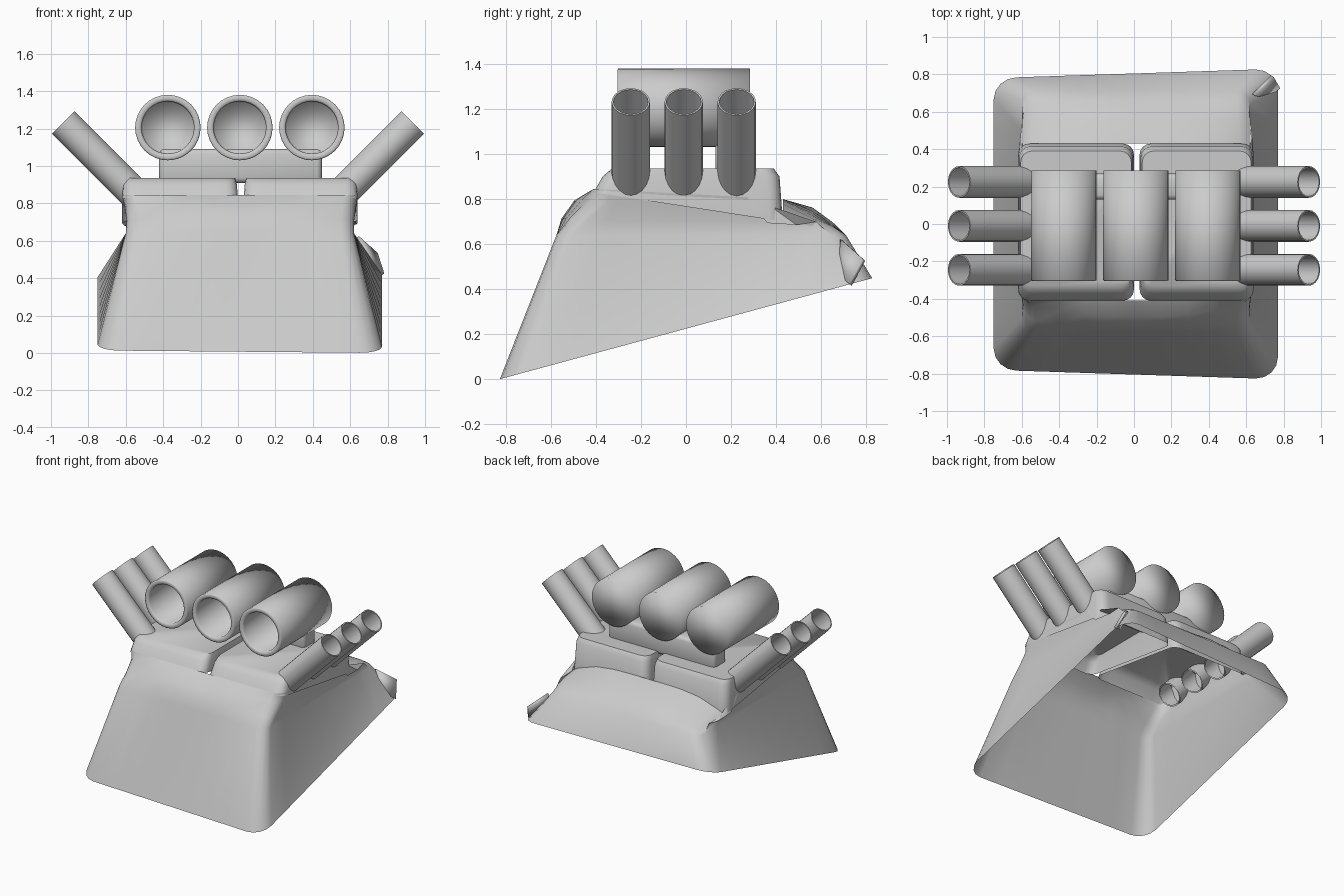
import bpy, bmesh, math
from mathutils import Vector, Matrix

if "Cube" in bpy.data.objects:
    bpy.data.objects.remove(bpy.data.objects["Cube"])


def finish(bm, name, angle=40):
    bmesh.ops.recalc_face_normals(bm, faces=bm.faces[:])
    me = bpy.data.meshes.new(name)
    bm.to_mesh(me)
    bm.free()
    ob = bpy.data.objects.new(name, me)
    bpy.context.collection.objects.link(ob)
    bpy.ops.object.select_all(action='DESELECT')
    bpy.context.view_layer.objects.active = ob
    ob.select_set(True)
    bpy.ops.object.shade_smooth_by_angle(angle=math.radians(angle))
    return ob


def rounded_ring(x0, x1, y0, y1, r, zf, zb, wobble=0, skew=0, bow=0, sag=0):
    """Rounded rectangle whose height runs from zf (front) to zb (back)."""
    pts = []
    corners = [(x1 - r, y0 + r, -90), (x1 - r, y1 - r, 0),
               (x0 + r, y1 - r, 90), (x0 + r, y0 + r, 180)]
    arcs = []
    for cx, cy, a0 in corners:
        arcs.append([Vector((cx + r * math.cos(math.radians(a0 + 22.5 * i)),
                             cy + r * math.sin(math.radians(a0 + 22.5 * i)), 0))
                     for i in range(5)])
    for i, arc in enumerate(arcs):
        pts += arc
        nxt = arcs[(i + 1) % 4][0]
        pts += [arc[-1].lerp(nxt, k / 8) for k in range(1, 8)]
    for p in pts:
        u = (2 * p.x - x0 - x1) / (x1 - x0)   # -1 left edge, 1 right edge
        back, front = p.y > y1 - r, p.y < y0 + r
        p.y *= 1 - skew * (1 - u) / 2
        p.z = zf + (zb - zf) * (p.y - y0) / (y1 - y0)
        p.z += wobble * (math.sin(9 * p.x + 4 * p.y) + 0.5 * math.sin(17 * p.x - 2))
        if front:                             # cloth bows forward mid-front
            p.y += bow * u ** 2
        if back:                              # and sags at the rear corners
            p.z -= sag * u ** 4
    return pts


def loft(bm, rings, cap=False):
    vs = [[bm.verts.new(p) for p in ring] for ring in rings]
    n = len(vs[0])
    for a, b in zip(vs, vs[1:]):
        for i in range(n):
            j = (i + 1) % n
            bm.faces.new((a[i], a[j], b[j], b[i]))
    if cap:
        bm.faces.new(vs[-1])


def tube(name, start, end, profile, sides, cap=(), angle=40):
    """Revolve (radius, distance) profile around the start-end axis."""
    start, end = Vector(start), Vector(end)
    rot = (end - start).to_track_quat('Z', 'Y').to_matrix().to_4x4()
    mat = Matrix.Translation(start) @ rot
    bm = bmesh.new()
    vs = [[bm.verts.new(mat @ Vector((r * math.cos(2 * math.pi * i / sides),
                                      r * math.sin(2 * math.pi * i / sides), d)))
           for i in range(sides)] for r, d in profile]
    for a, b in zip(vs, vs[1:]):
        for i in range(sides):
            j = (i + 1) % sides
            bm.faces.new((a[i], a[j], b[j], b[i]))
    for c in cap:
        bm.faces.new(vs[c])
    return finish(bm, name, angle)


# Flexible skirt, open underneath, with slanted lower rim
bm = bmesh.new()
loft(bm, [
    rounded_ring(-0.75, 0.77, -0.83, 0.83, 0.12, 0.0, 0.45, skew=0.06),
    rounded_ring(-0.60, 0.62, -0.575, 0.71, 0.07, 0.64, 0.64),
    rounded_ring(-0.595, 0.62, -0.555, 0.65, 0.07, 0.71, 0.69, 0.006, bow=0.05, sag=0.03),
    rounded_ring(-0.605, 0.63, -0.50, 0.56, 0.07, 0.79, 0.75, 0.010, bow=0.08, sag=0.08),
    rounded_ring(-0.62, 0.64, -0.41, 0.43, 0.07, 0.845, 0.80, sag=0.11),
])
finish(bm, "skirt", 60)

# Two raised shoulder blocks with a narrow slot between
for side, x0, x1 in (("left", -0.62, 0.0), ("right", 0.03, 0.64)):
    bm = bmesh.new()
    loft(bm, [
        rounded_ring(x0, x1, -0.41, 0.43, 0.06, 0.83, 0.70),
        rounded_ring(x0 + 0.006, x1 - 0.006, -0.37, 0.415, 0.06, 0.90, 0.90),
        rounded_ring(x0 + 0.014, x1 - 0.014, -0.33, 0.39, 0.06, 0.935, 0.935),
    ], cap=True)
    finish(bm, side + "_shoulder", 50)

# Cross bar carrying the large barrels
bm = bmesh.new()
bmesh.ops.create_cube(bm, size=1, matrix=Matrix.Translation((0.013, 0.2, 1.0))
                      @ Matrix.Diagonal((0.87, 0.14, 0.18, 1)))
bmesh.ops.bevel(bm, geom=bm.edges[:], offset=0.025, segments=2, affect='EDGES', profile=0.5)
finish(bm, "cross_bar", 50)

# Three large cup-shaped barrels, open to the front
for i, x in enumerate((-0.375, 0.01, 0.395)):
    tube(f"barrel_{i + 1}", (x, 0.285, 1.205), (x, -0.305, 1.205),
         [(0.174, 0.0), (0.175, 0.585), (0.168, 0.59), (0.148, 0.59),
          (0.140, 0.58), (0.135, 0.03)], 32, cap=(0, -1), angle=95)

# Three thin open launch tubes on each side
length = math.hypot(0.42, 0.42)
for side, s in (("left", -1), ("right", 1)):
    for i, y in enumerate((-0.245, -0.01, 0.225)):
        tube(f"{side}_side_tube_{i + 1}", (s * 0.515, y, 0.812), (s * 0.935, y, 1.232),
             [(0.085, 0.0), (0.085, length), (0.077, length), (0.077, 0.0)], 20)

# Loose flap at the rear right corner
bm = bmesh.new()
flap = [(0.64, 0.69, 0.62), (0.74, 0.79, 0.53), (0.775, 0.73, 0.42), (0.70, 0.68, 0.46)]
bm.faces.new([bm.verts.new(p) for p in flap])
ob = finish(bm, "corner_flap")
mod = ob.modifiers.new("thickness", 'SOLIDIFY')
mod.thickness = 0.02
mod.offset = 0
